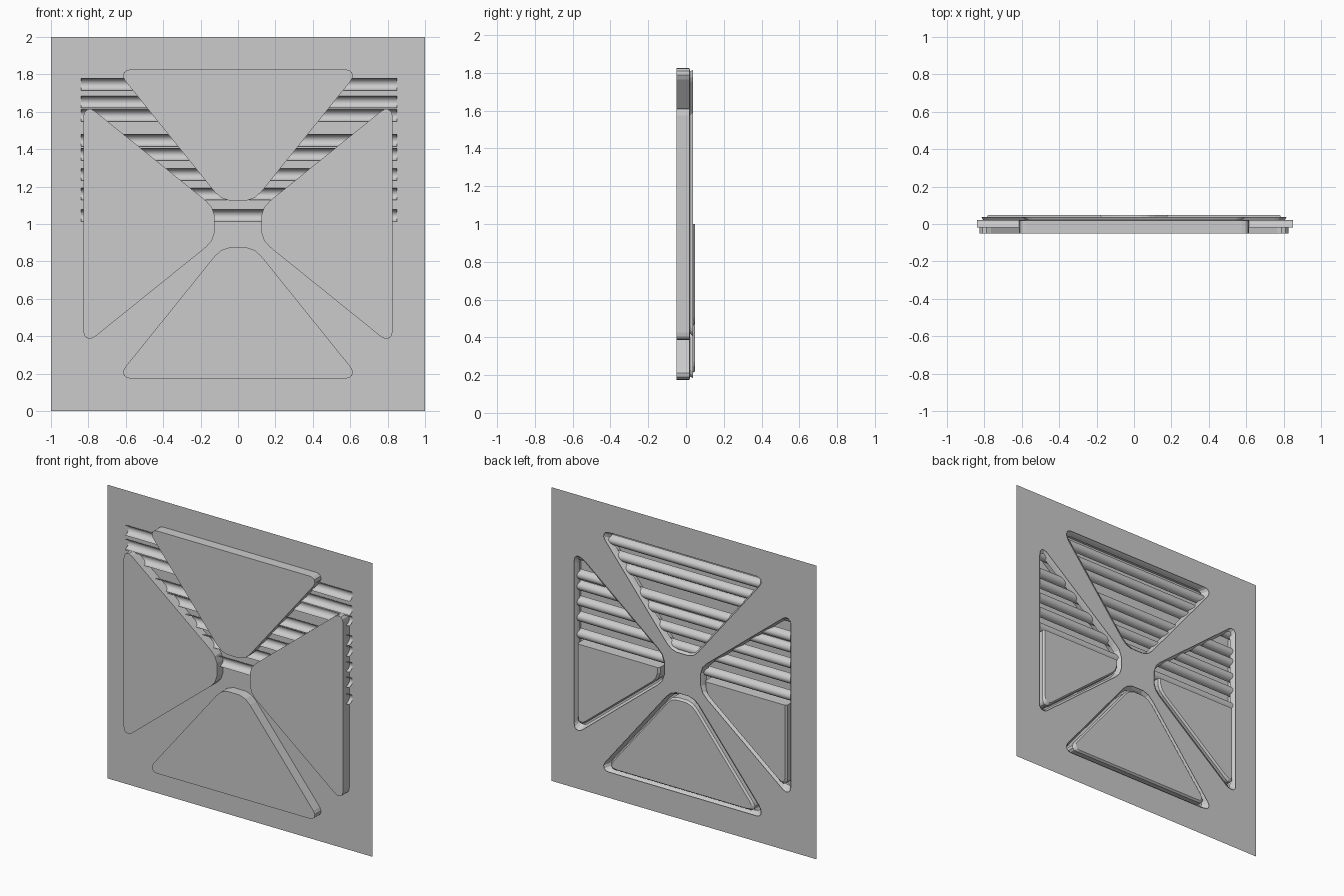
import bpy, bmesh, math
from mathutils import Vector

if "Cube" in bpy.data.objects:
    bpy.data.objects.remove(bpy.data.objects["Cube"])

# Right half of one rounded triangle: (half width, distance from the panel centre)
HALF = [(0.045, 0.125), (0.09, 0.14), (0.125, 0.172), (0.603, 0.765), (0.614, 0.788),
        (0.61, 0.81), (0.596, 0.822), (0.575, 0.826)]
FULL = HALF + [(-u, v) for u, v in reversed(HALF)]
INCENTRE, INRADIUS = 0.513, 0.311
SHEET_Y = 0.022


def ring(points, inset, y, turn):
    """Inset outline, turned in quarter turns around the panel centre."""
    s = 1 - inset / INRADIUS
    c, n = math.cos(turn * math.pi / 2), math.sin(turn * math.pi / 2)
    out = []
    for u, v in points:
        u, v = u * s, INCENTRE + (v - INCENTRE) * s
        out.append(Vector((u * c - v * n, y, 1 + u * n + v * c)))
    return out


def finish(name, bm):
    me = bpy.data.meshes.new(name)
    bm.to_mesh(me)
    bm.free()
    ob = bpy.data.objects.new(name, me)
    bpy.context.collection.objects.link(ob)
    return ob


def loft(name, rings, cap_first=False, cap_last=False):
    bm = bmesh.new()
    rows = [[bm.verts.new(p) for p in r] for r in rings]
    for a, b in zip(rows, rows[1:]):
        for i in range(len(a)):
            j = (i + 1) % len(a)
            bm.faces.new((a[i], a[j], b[j], b[i]))
    if cap_first:
        bm.faces.new(rows[0][::-1])
    if cap_last:
        bm.faces.new(rows[-1])
    bmesh.ops.recalc_face_normals(bm, faces=bm.faces)
    return finish(name, bm)


# Thin square sheet with four triangular openings
bm = bmesh.new()
square = [Vector((x, SHEET_Y, z)) for x, z in ((-1, 0), (1, 0), (1, 2), (-1, 2))]
for loop in [square] + [ring(FULL, 0.018, SHEET_Y, k) for k in range(4)]:
    vs = [bm.verts.new(p) for p in loop]
    for i, v in enumerate(vs):
        bm.edges.new((v, vs[(i + 1) % len(vs)]))
bmesh.ops.triangle_fill(bm, use_beauty=True, use_dissolve=False, edges=bm.edges[:], normal=(0, -1, 0))
finish("wall_sheet", bm)

for k, side in enumerate(("top", "left", "bottom", "right")):
    # Raised triangular housing, open at the back
    loft(side + "_housing", [ring(FULL, 0, -0.05, k), ring(FULL, 0, 0.018, k),
                             ring(FULL, 0.018, SHEET_Y, k)], cap_first=True)
    # Flared lip around the opening at the back
    loft(side + "_lip", [ring(FULL, 0.026, 0.0, k), ring(FULL, 0.018, SHEET_Y, k),
                         ring(FULL, 0.01, 0.038, k)])

# Inset panes: a full one at the bottom, lower halves at the sides
centre = [(0, HALF[0][1])]
right_half = centre + HALF + [(0, HALF[-1][1])]
left_half = [(-u, v) for u, v in right_half]
for side, k, shape in (("left", 1, left_half), ("bottom", 2, FULL), ("right", 3, right_half)):
    loft(side + "_pane", [ring(shape, 0.036, -0.045, k), ring(shape, 0.036, 0.034, k),
                          ring(shape, 0.046, 0.047, k)], cap_last=True)

# Horizontal half-pipe slats, hollow towards the front
for n, z in enumerate((1.747, 1.652, 1.58, 1.447, 1.372, 1.265, 1.16, 1.045)):
    bm = bmesh.new()
    prev = None
    for i in range(13):
        a = math.pi * (i / 12 - 0.5)
        y = -0.019 + 0.040 * math.cos(a)
        pair = [bm.verts.new((x, y, z + 0.033 * math.sin(a))) for x in (-0.84, 0.85)]
        if prev:
            f = bm.faces.new((prev[0], pair[0], pair[1], prev[1]))
            f.smooth = True
        prev = pair
    finish(f"slat_{n + 1}", bm)
